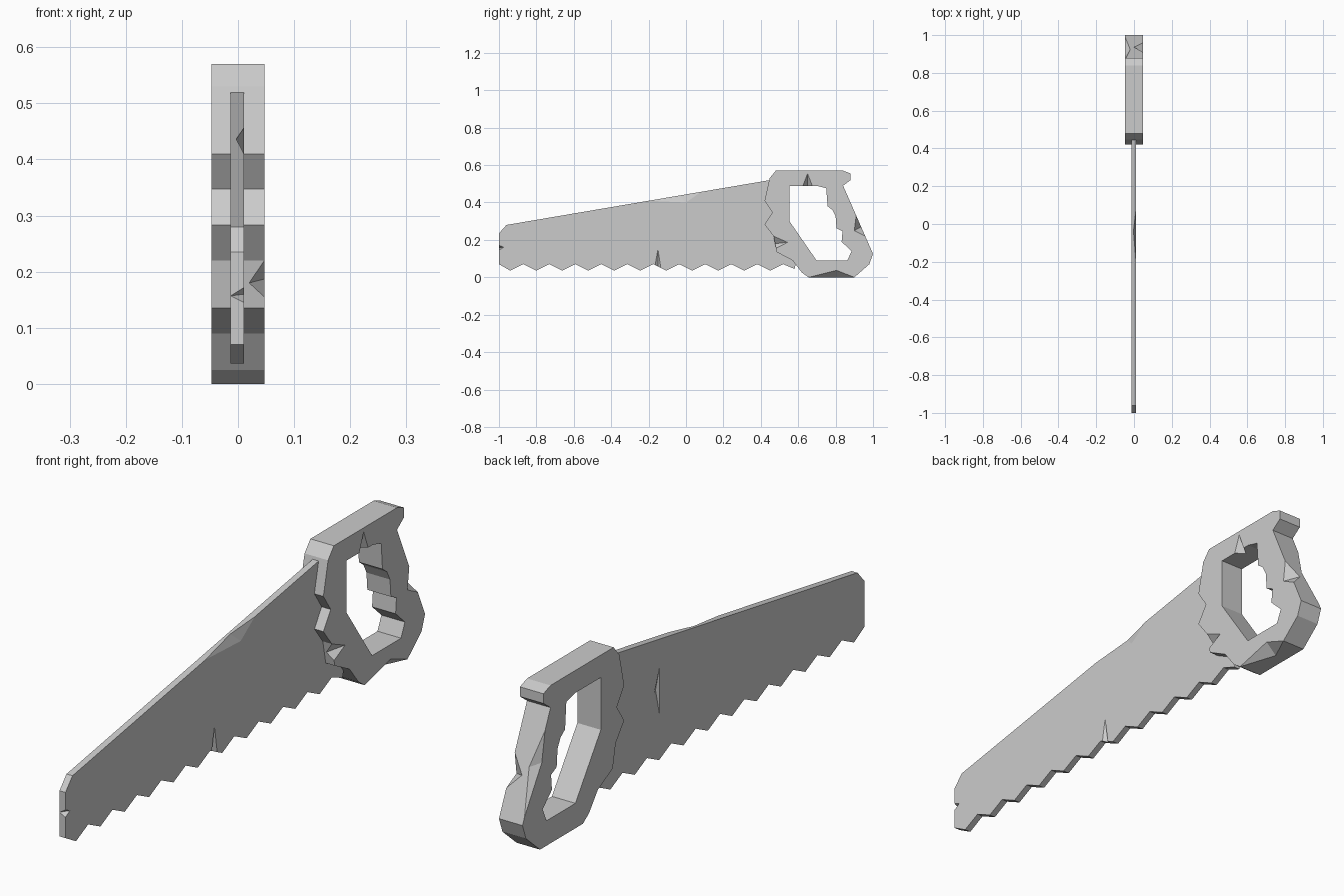
import bpy
import bmesh
from mathutils import Vector

cube = bpy.data.objects.get("Cube")
if cube:
    bpy.data.objects.remove(cube, do_unlink=True)

# One plain grey for the whole tool
grey = bpy.data.materials.new("plain grey")
grey.use_nodes = True
colour = (0.6, 0.6, 0.6, 1)
grey.diffuse_color = colour
grey.node_tree.nodes["Principled BSDF"].inputs["Base Color"].default_value = colour


def make_object(name, bm):
    bmesh.ops.recalc_face_normals(bm, faces=bm.faces)
    mesh = bpy.data.meshes.new(name)
    bm.to_mesh(mesh)
    bm.free()
    mesh.materials.append(grey)
    obj = bpy.data.objects.new(name, mesh)
    bpy.context.collection.objects.link(obj)
    return obj


def make_plate(name, loops, x_min, x_max):
    """Fill closed (y, z) outlines, inner ones as holes, and thicken along x."""
    bm = bmesh.new()
    edges = []
    for loop in loops:
        verts = [bm.verts.new((x_min, y, z)) for y, z in loop]
        for i, vert in enumerate(verts):
            edges.append(bm.edges.new((verts[i - 1], vert)))
    bmesh.ops.triangle_fill(bm, use_beauty=True, use_dissolve=False, edges=edges)
    extruded = bmesh.ops.extrude_face_region(bm, geom=bm.faces[:])["geom"]
    moved = [item for item in extruded if isinstance(item, bmesh.types.BMVert)]
    bmesh.ops.translate(bm, verts=moved, vec=(x_max - x_min, 0, 0))
    return make_object(name, bm)


def chip(target, start, end, side_tip, depth_tip):
    """Cut a wedge from an edge; growing it about its ridge keeps the cut planes."""
    points = [Vector(p) for p in (start, end, side_tip, depth_tip)]
    ridge = (points[2] + points[3]) / 2
    bm = bmesh.new()
    for point in points:
        bm.verts.new(ridge + (point - ridge) * 1.06)
    bmesh.ops.convex_hull(bm, input=bm.verts[:])
    cutter = make_object("chip_cutter", bm)
    cutter.hide_render = True
    cut = target.modifiers.new("chip", "BOOLEAN")
    cut.operation = "DIFFERENCE"
    cut.solver = "EXACT"
    cut.object = cutter
    bpy.context.view_layer.objects.active = target
    bpy.ops.object.modifier_apply(modifier=cut.name)
    bpy.data.objects.remove(cutter, do_unlink=True)


# Handle: scalloped front, straight sloping back, grip hole with finger ridges
handle_outline = [
    (0.48, 0.57), (0.84, 0.57), (0.88, 0.555), (0.88, 0.52), (0.84, 0.49),
    (1, 0.125), (0.98, 0.07), (0.9, 0), (0.655, 0), (0.62, 0.025),
    (0.57, 0.09), (0.485, 0.135), (0.468, 0.22), (0.42, 0.283),
    (0.462, 0.347), (0.42, 0.41), (0.447, 0.53),
]
grip_hole = [
    (0.553, 0.489), (0.7, 0.489), (0.75, 0.476), (0.757, 0.38), (0.783, 0.36),
    (0.8, 0.326), (0.805, 0.262), (0.837, 0.246), (0.832, 0.19),
    (0.885, 0.14), (0.863, 0.09), (0.698, 0.09), (0.553, 0.3),
]
half = 0.047
handle = make_plate("handle", [handle_outline, grip_hole], -half, half)

# Blade: tapered back edge, evenly spaced teeth, rear end hidden in the handle
pitch = 0.139
teeth = [(-1, 0.07)]
for i in range(11):
    low = -0.94 + i * pitch
    teeth += [(low, 0.036), (low + pitch / 2, 0.07)]
rear = [(0.58, 0.045), (0.59, 0.08), (0.53, 0.17), (0.5, 0.3), (0.48, 0.525)]
blade_back = [(-0.96, 0.28), (-1, 0.235)]
left, right = 0.011, -0.013
blade = make_plate("blade", [teeth + rear + blade_back], right, left)

# Chips in the handle edges: hole top, front, back on both sides, underside
chip(handle, (half, 0.625, 0.489), (half, 0.675, 0.489), (half, 0.65, 0.555), (0.015, 0.65, 0.489))
chip(handle, (half, 0.468, 0.22), (half, 0.481, 0.155), (half, 0.543, 0.187), (0.02, 0.476, 0.18))
chip(handle, (half, 0.91, 0.33), (half, 0.958, 0.22), (half, 0.9, 0.25), (0, 0.936, 0.27))
chip(handle, (-half, 0.871, 0.42), (-half, 0.989, 0.15), (-half, 0.89, 0.31), (-0.02, 0.923, 0.3))
chip(handle, (half, 0.655, 0), (half, 0.9, 0), (half, 0.805, 0.037), (0, 0.8, 0))

# Chips in the blade: back edge, tip, one tooth and a scratch on the far face
chip(blade, (left, -0.2, 0.409), (left, 0.08, 0.457), (left, 0, 0.4), (-0.003, -0.04, 0.4365))
chip(blade, (left, -1, 0.172), (left, -1, 0.145), (left, -0.975, 0.16), (right, -1, 0.157))
chip(blade, (left, -0.165, 0.066), (left, -0.135, 0.053), (left, -0.15, 0.15), (-0.002, -0.15, 0.06))
chip(blade, (right, 0.17, 0.37), (right, 0.17, 0.2), (right, 0.2, 0.29), (-0.004, 0.18, 0.29))
